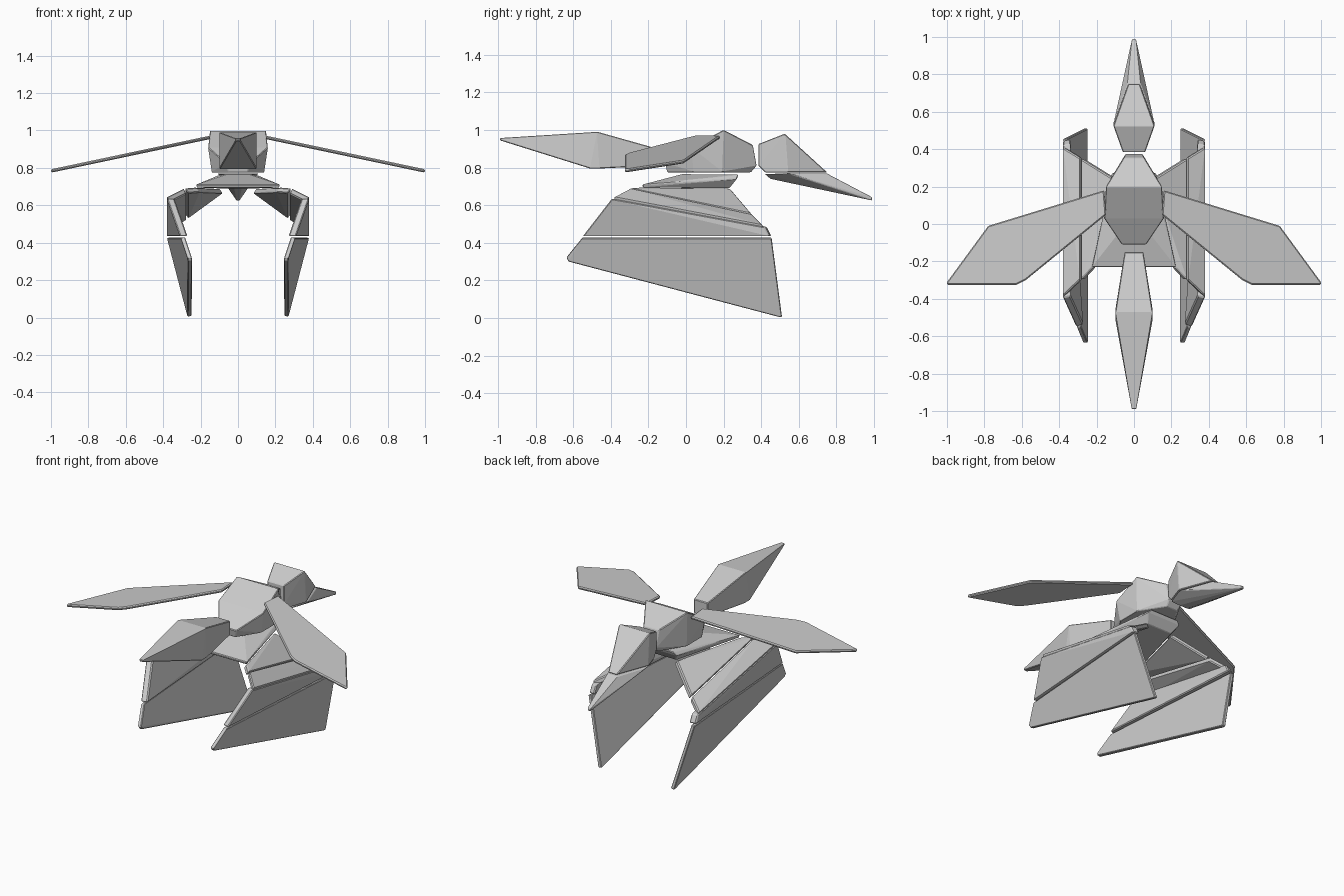
import bpy, bmesh
from mathutils import Vector


def finish(bm, name, bevel):
    bmesh.ops.recalc_face_normals(bm, faces=bm.faces)
    mesh = bpy.data.meshes.new(name)
    bm.to_mesh(mesh)
    bm.free()
    ob = bpy.data.objects.new(name, mesh)
    bpy.context.collection.objects.link(ob)
    if bevel:
        m = ob.modifiers.new("edge", 'BEVEL')
        m.width, m.segments = bevel, 1
    return ob


def faceted(name, half, bevel=0.004):
    """Convex faceted solid from the points of its right half."""
    bm = bmesh.new()
    for x, y, z in half:
        bm.verts.new((x, y, z))
        bm.verts.new((-x, y, z))
    bmesh.ops.convex_hull(bm, input=bm.verts)
    bmesh.ops.dissolve_limit(bm, angle_limit=0.02, verts=bm.verts, edges=bm.edges)
    return finish(bm, name, bevel)


def plates(name, corners, offset, bevel=0.006):
    """Thick plate on the right side, and its mirror image on the left."""
    for side, s in (("right", 1), ("left", -1)):
        bm = bmesh.new()
        for p in corners:
            for q in (Vector(p), Vector(p) + Vector(offset)):
                bm.verts.new((s * q.x, q.y, q.z))
        bmesh.ops.convex_hull(bm, input=bm.verts)
        bmesh.ops.dissolve_limit(bm, angle_limit=0.02, verts=bm.verts, edges=bm.edges)
        finish(bm, side + "_" + name, bevel)


# Body
faceted("body", [(0.15, 0.2, 1.0), (0.16, 0.03, 0.91), (0.065, -0.11, 0.825),
                 (0.055, 0.355, 0.92), (0.045, 0.375, 0.81),
                 (0.05, -0.10, 0.775), (0.14, 0.04, 0.775),
                 (0.14, 0.19, 0.775), (0.04, 0.345, 0.775)])

# Head and beak
faceted("head", [(0.06, 0.385, 0.925), (0.06, 0.385, 0.81), (0.11, 0.525, 0.98),
                 (0.03, 0.75, 0.775), (0.07, 0.42, 0.775), (0.11, 0.54, 0.775)])
faceted("beak", [(0.07, 0.42, 0.765), (0.11, 0.54, 0.77), (0.035, 0.75, 0.768),
                 (0.01, 0.99, 0.642), (0.01, 0.99, 0.625), (0.03, 0.45, 0.74)])

# Tail
faceted("tail", [(0.05, -0.15, 0.90), (0.05, -0.15, 0.81), (0.10, -0.47, 0.99),
                 (0.10, -0.51, 0.795), (0.10, -0.46, 0.795),
                 (0.012, -0.99, 0.957), (0.012, -0.99, 0.945)])

# Wings, drooping evenly towards the tips
outline = [(0.16, 0.18), (0.78, -0.01), (1.0, -0.31), (1.0, -0.325),
           (0.63, -0.325), (0.58, -0.30), (0.15, 0.05)]
plates("wing", [(x, y, 0.97 - 0.211 * (x - 0.16)) for x, y in outline], (-0.002, 0, -0.018))

# Hip block under the body
faceted("hip", [(0.06, -0.02, 0.765), (0.10, 0.28, 0.762), (0.225, -0.23, 0.71),
                (0.22, -0.23, 0.695), (0.09, 0.23, 0.69), (0.12, 0.27, 0.74),
                (0.05, -0.05, 0.73)])

# Upper leg plates
plates("thigh", [(0.10, 0.235, 0.69), (0.225, -0.235, 0.695),
                 (0.285, -0.30, 0.69), (0.285, 0.35, 0.555)], (-0.02, 0, -0.025))

# Knee plates
plates("knee", [(0.29, -0.30, 0.69), (0.38, -0.385, 0.645),
                (0.38, 0.41, 0.495), (0.29, 0.355, 0.55)], (-0.012, 0, -0.03))

# Shin plates
plates("shin", [(0.38, -0.395, 0.635), (0.38, 0.42, 0.485),
                (0.38, 0.445, 0.435), (0.31, -0.55, 0.435)], (-0.04, 0.01, 0.0))

# Lower blades
plates("blade", [(0.38, 0.455, 0.425), (0.27, 0.51, 0.005), (0.27, 0.495, 0.005),
                 (0.267, -0.625, 0.30), (0.27, -0.635, 0.32), (0.305, -0.55, 0.425)],
       (-0.022, 0, 0.004))
